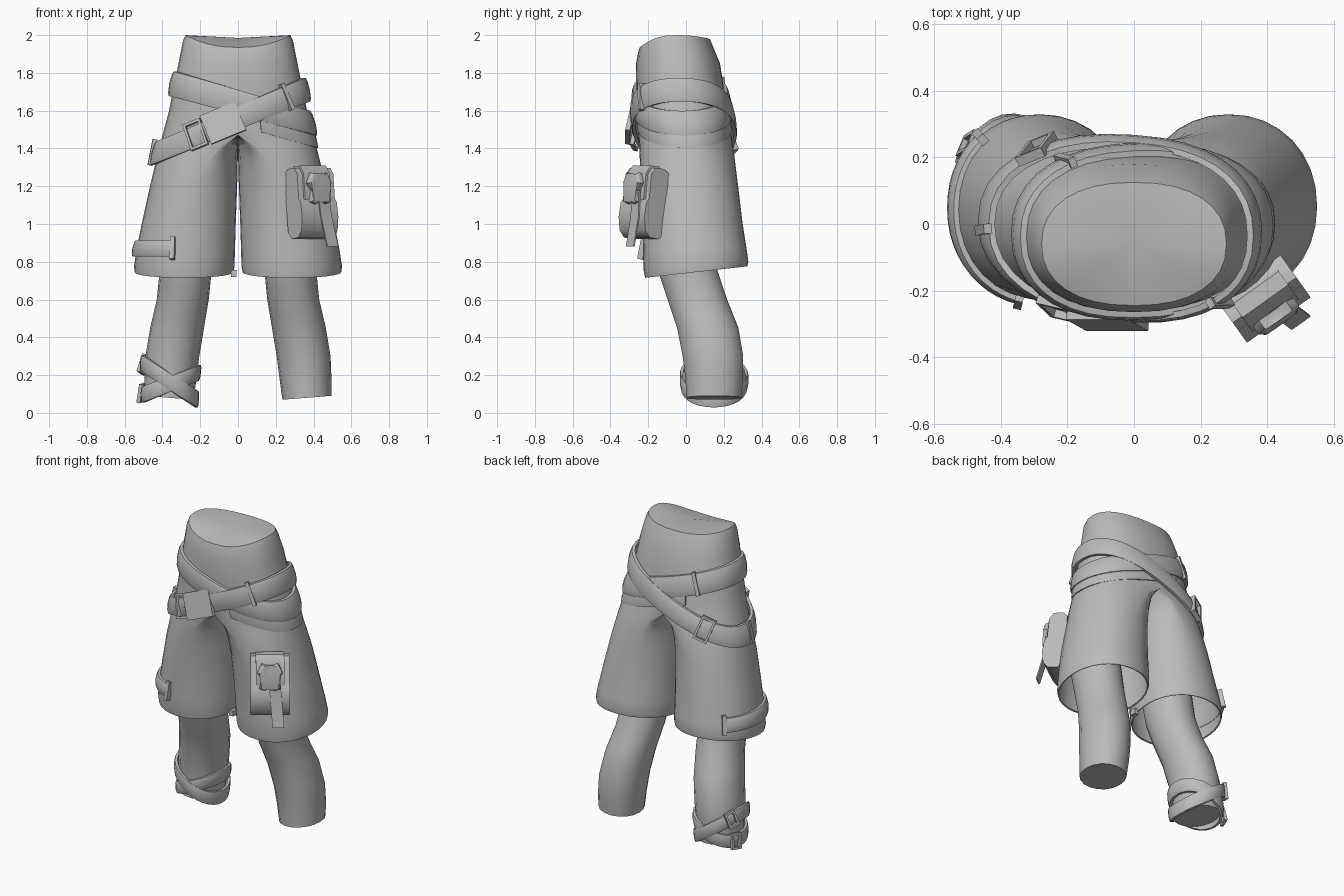
import bpy, bmesh, math
from math import sin, cos, pi, radians
from mathutils import Vector, Matrix

if "Cube" in bpy.data.objects:
    bpy.data.objects.remove(bpy.data.objects["Cube"])

grey = bpy.data.materials.new("plain grey")
grey.diffuse_color = (0.5, 0.5, 0.5, 1)
grey.use_nodes = True
grey.node_tree.nodes["Principled BSDF"].inputs["Base Color"].default_value = grey.diffuse_color


def finish(name, bm, angle=40):
    bmesh.ops.remove_doubles(bm, verts=bm.verts, dist=0.0005)
    bmesh.ops.delete(bm, geom=[v for v in bm.verts if not v.link_faces], context='VERTS')
    bmesh.ops.recalc_face_normals(bm, faces=bm.faces)
    me = bpy.data.meshes.new(name)
    bm.to_mesh(me)
    bm.free()
    me.shade_smooth()
    me.set_sharp_from_angle(angle=radians(angle))
    me.materials.append(grey)
    ob = bpy.data.objects.new(name, me)
    bpy.context.collection.objects.link(ob)
    return ob


def table(rows, z):
    """Interpolate rows sorted by falling z."""
    if z >= rows[0][0]:
        return rows[0][1:]
    for a, b in zip(rows, rows[1:]):
        if z >= b[0]:
            f = (a[0] - z) / (a[0] - b[0])
            return [p + (q - p) * f for p, q in zip(a[1:], b[1:])]
    return rows[-1][1:]


def power(v, e):
    return math.copysign(abs(v) ** e, v)


# height, inner x, outer x, front y, back y
SHORTS = [(2.0, 0, .285, -.25, .13), (1.93, 0, .30, -.26, .15), (1.85, 0, .315, -.265, .18),
          (1.6, 0, .365, -.262, .22), (1.45, 0, .405, -.25, .245), (1.25, .003, .455, -.24, .27),
          (1.0, .012, .51, -.23, .30), (.80, .018, .55, -.225, .33), (.70, .02, .553, -.22, .33)]
LEG = [(1.0, .13, .42, -.20, .12), (.75, .14, .415, -.15, .17), (.6, .155, .43, -.10, .22),
       (.45, .18, .465, -.05, .28), (.3, .205, .49, -.02, .305), (.18, .22, .495, -.005, .305),
       (.08, .235, .495, 0, .295)]


def oval(rows, z, t):
    x0, x1, y0, y1 = table(rows, z)
    return Vector(((x0 + x1) / 2 + (x1 - x0) / 2 * power(cos(t), .95),
                   (y0 + y1) / 2 + (y1 - y0) / 2 * power(sin(t), .95), z))


def hips(z, t):
    _, x1, y0, y1 = table(SHORTS, z)
    return Vector((x1 * power(cos(t), .87), (y0 + y1) / 2 + (y1 - y0) / 2 * power(sin(t), .87), z))


def left(rows):
    def f(z, t):
        p = oval(rows, z, pi - t)
        return Vector((-p.x, p.y, p.z))
    return f


# Shorts: hips divide into two flared legs, closed at the waist
bm = bmesh.new()
N = 32
LEVELS = [(2.0, 0), (1.97, 0), (1.85, 0), (1.72, 0), (1.6, 0), (1.47, 0), (1.41, .45), (1.32, .75),
          (1.2, .95), (1.0, 1), (.86, 1), (.775, 1), (.745, 1), (.748, 1)]
for side in (1, -1):
    rings = []
    for i, (z, w) in enumerate(LEVELS):
        ring = []
        for k in range(N):
            t = -pi / 2 + 2 * pi * k / N
            h = hips(z, t)
            h.x = max(h.x, 0) if k <= N // 2 else 0
            if k in (0, N // 2):
                h.x = 0
            p = h.lerp(oval(SHORTS, z, t), w)
            if z > 1.9:
                p.z -= (.065 if sin(t) < 0 else .02) * sin(t) ** 2
                if i == 0:
                    p = Vector((p.x * .975, -.06 + (p.y + .06) * .975, p.z))
            if z < .9:
                p.z += .11 * (p.y - .05) * (.9 - z) / .155
            if i >= len(LEVELS) - 2:
                s = .98 if i == len(LEVELS) - 2 else .95
                c = Vector((.287, .055, p.z))
                p = c + (p - c) * s
            ring.append(bm.verts.new((side * p.x, p.y, p.z)))
        rings.append(ring)
    for (z, w), a, b in zip(LEVELS, rings, rings[1:]):
        for k in range(N if z < 1.48 else N // 2):
            j = (k + 1) % N
            bm.faces.new((a[k], a[j], b[j], b[k]))
    mid = bm.verts.new((0, -.06, 1.985))
    for k in range(N // 2):
        bm.faces.new((mid, rings[0][k], rings[0][k + 1]))
finish("shorts", bm, 50)

# Lower legs, cut off flat at the ankle
for side, name in ((1, "right_leg"), (-1, "left_leg")):
    bm = bmesh.new()
    rings = []
    for z in (1.0, .85, .75, .67, .6, .52, .45, .37, .3, .24, .18, .08):
        ring = []
        for k in range(18):
            p = oval(LEG, z, 2 * pi * k / 18)
            if z < .1:
                p.z += .08 * (p.x - .365)
            ring.append(bm.verts.new((side * p.x, p.y, p.z)))
        rings.append(ring)
    for a, b in zip(rings, rings[1:]):
        for k in range(18):
            j = (k + 1) % 18
            bm.faces.new((a[k], a[j], b[j], b[k]))
    bm.faces.new(rings[-1])
    finish(name, bm)


# Straps that follow a body surface
def outward(surf, z, t):
    d = surf(z, t + .03) - surf(z, t - .03)
    return Vector((d.y, -d.x, 0)).normalized()


def height(surf, zf, t):
    z = 1.0 if zf(Vector()) > .8 else .2
    for _ in range(4):
        z = zf(surf(z, t))
    return z


def band(name, surf, zf, h, thick, base=0, span=(0, 360), n=36):
    bm = bmesh.new()
    closed = span[1] - span[0] == 360
    profile = [(-.006, -.5), (thick * .7, -.5), (thick, -.36), (thick * 1.2, 0),
               (thick, .36), (thick * .7, .5), (-.006, .5)]
    rings = []
    for i in range(n if closed else n + 1):
        t = radians(span[0] + (span[1] - span[0]) * i / n)
        z = height(surf, zf, t)
        ring = []
        for o, v in profile:
            p = surf(z + v * h, t) + outward(surf, z, t) * (o + base)
            ring.append(bm.verts.new((p.x, p.y, max(p.z, 0))))
        rings.append(ring)
    for a, b in zip(rings, rings[1:] + rings[:1] if closed else rings[1:]):
        for k in range(len(profile)):
            j = (k + 1) % len(profile)
            bm.faces.new((a[k], a[j], b[j], b[k]))
    if not closed:
        bm.faces.new(rings[0])
        bm.faces.new(rings[-1])
    finish(name, bm, 45)


def fitting(name, surf, zf, deg, w, h, d, off, slot=False):
    """Plate or open frame lying on a strap."""
    t = radians(deg)
    pos = [surf(height(surf, zf, u), u) for u in (t - .04, t, t + .04)]
    n = outward(surf, pos[1].z, t)
    n = (n + Vector((0, 0, .2))).normalized()
    x = pos[2] - pos[0]
    x = (x - n * x.dot(n)).normalized()
    m = Matrix((x, n, x.cross(n))).transposed().to_4x4()
    m.translation = pos[1] + n * off
    b = .014
    parts = [(0, 0, w, h)]
    if slot:
        parts = [(s * (w - b) / 2, 0, b, h) for s in (1, -1)] + [(0, s * (h - b) / 2, w, b) for s in (1, -1)]
    bm = bmesh.new()
    for px, pz, sx, sz in parts:
        bmesh.ops.create_cube(bm, size=1, matrix=m @ Matrix.Translation((px, 0, pz))
                              @ Matrix.Diagonal((sx, d, sz, 1)))
    finish(name, bm, 30)


def high_left(p): return 1.645 - .29 * p.x
def low_left(p): return 1.56 + .44 * p.x
def under(p): return 1.575 - .29 * p.x
def level(p): return .87
def ankle_a(p): return -.105 - .75 * p.x
def ankle_b(p): return .30 + .41 * p.x


# Hip belts
band("upper_belt", hips, high_left, .13, .02, .004)
band("belt_underlayer", hips, under, .11, .008, .002, (-75, 110), 22)
band("buckle_belt", hips, low_left, .125, .018, .016)
fitting("buckle_plate", hips, low_left, 261, .2, .165, .025, .04)
fitting("buckle_frame", hips, low_left, 241, .1, .15, .025, .036, True)
fitting("front_keeper", hips, low_left, 311, .022, .15, .03, .03)
fitting("side_keeper", hips, low_left, 183, .03, .14, .025, .03)
fitting("back_buckle", hips, low_left, 130, .09, .15, .03, .035, True)
fitting("back_keeper", hips, high_left, 122, .022, .145, .03, .02)

# Strap on the left shorts leg
thigh, calf = left(SHORTS), left(LEG)
band("thigh_strap", thigh, level, .085, .018, .002, (132, 256), 18)
fitting("thigh_strap_front_bar", thigh, level, 256, .025, .12, .03, .012)
fitting("thigh_strap_back_bar", thigh, level, 132, .025, .12, .03, .012)

# Crossed ankle straps with small buckles
band("ankle_strap_a", calf, ankle_a, .085, .014, .012, n=28)
band("ankle_strap_b", calf, ankle_b, .085, .014, .004, n=28)
fitting("ankle_buckle_a", calf, ankle_a, 150, .07, .1, .02, .03, True)
fitting("ankle_buckle_b", calf, ankle_b, 160, .07, .1, .02, .025, True)

# Small hem tab between the legs
bm = bmesh.new()
bmesh.ops.create_cube(bm, size=1, matrix=Matrix.Translation((-.022, -.02, .738)) @ Matrix.Diagonal((.03, .04, .035, 1)))
finish("hem_tab", bm)

# Pouch on the right shorts leg, in its own tilted frame
POUCH = (Matrix.Translation((.388, -.222, 1.11)) @ Matrix.Rotation(radians(35.5), 4, 'Z')
         @ Matrix.Rotation(-.09, 4, 'X'))


def slab(name, pts, to3d, depth, bevel=0):
    """Extrude an outline both ways from its plane."""
    bm = bmesh.new()
    a, b = [[bm.verts.new(POUCH @ Vector(to3d(u, v, s * depth / 2))) for u, v in pts] for s in (-1, 1)]
    caps = [bm.faces.new(a), bm.faces.new(b[::-1])]
    for k in range(len(pts)):
        j = (k + 1) % len(pts)
        bm.faces.new((a[k], a[j], b[j], b[k]))
    if bevel:
        edges = list({e for f in caps for e in f.edges})
        bmesh.ops.bevel(bm, geom=edges, offset=bevel, segments=3, affect='EDGES', profile=.5)
    finish(name, bm, 45)


def across(u, v, s): return (s, u, v)
def facing(y, dx=0): return lambda u, v, s: (u + dx, y + s, v)


slab("pouch", [(.06, .165), (.03, .185), (-.025, .185), (-.05, .15), (-.052, .02), (-.068, 0),
               (-.075, -.08), (-.062, -.15), (-.03, -.185), (.03, -.188), (.06, -.15), (.065, 0)],
     across, .235)
slab("pouch_flap", [(.03, .185), (.02, .197), (-.03, .197), (-.062, .155), (-.066, .015),
                    (-.05, .015), (-.045, .15), (-.02, .18)], across, .17)
slab("pouch_knot", [(-.075, .1), (-.05, .155), (-.02, .14), (.02, .14), (.05, .155), (.075, .1),
                    (.045, .06), (.065, 0), (.03, -.012), (0, .01), (-.03, -.012), (-.065, 0),
                    (-.045, .06)], facing(-.078), .04, .012)
slab("pouch_tail", [(-.07, .06), (-.08, .06), (-.082, -.08), (-.108, -.24), (-.1, -.24), (-.074, -.08)],
     lambda u, v, s: (s + .03 - .08 * v, u, v), .07)
